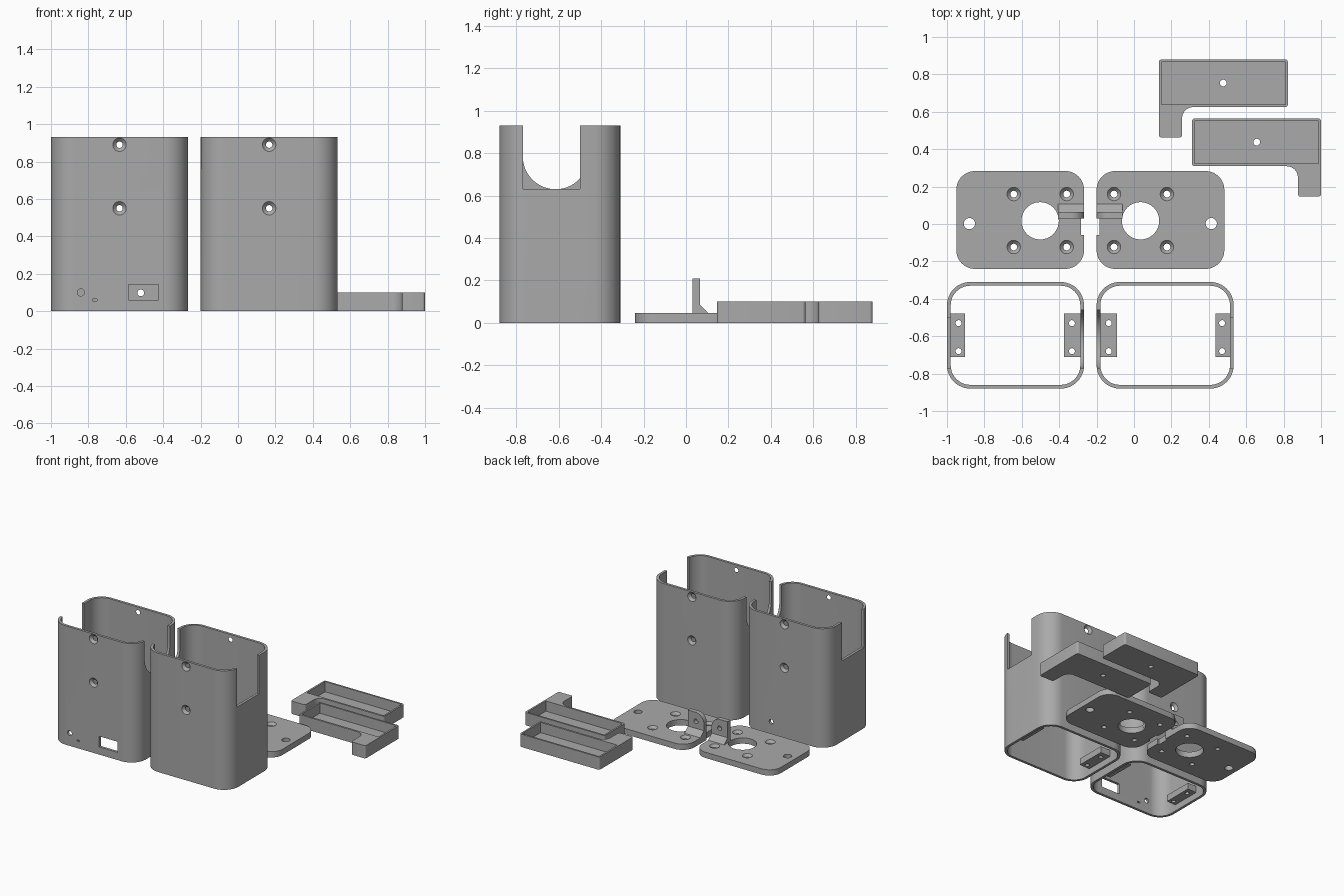
import bpy, bmesh, math
from mathutils import Matrix

if "Cube" in bpy.data.objects:
    bpy.data.objects.remove(bpy.data.objects["Cube"])

grey = bpy.data.materials.new("grey plastic")
grey.diffuse_color = (0.4, 0.4, 0.4, 1)
grey.use_nodes = True
grey.node_tree.nodes["Principled BSDF"].inputs["Base Color"].default_value = grey.diffuse_color
MID = -0.2335  # mirror line between the two housings


def link(name, bm):
    bmesh.ops.recalc_face_normals(bm, faces=bm.faces)
    me = bpy.data.meshes.new(name)
    bm.to_mesh(me)
    bm.free()
    me.materials.append(grey)
    ob = bpy.data.objects.new(name, me)
    bpy.context.collection.objects.link(ob)
    return ob


def prism(name, pts, z0, z1, m=None):
    """Extrude a 2D outline from z0 to z1, then move it by matrix m."""
    bm = bmesh.new()
    f = bm.faces.new([bm.verts.new((x, y, z0)) for x, y in pts])
    r = bmesh.ops.extrude_face_region(bm, geom=[f])
    vs = [v for v in r["geom"] if isinstance(v, bmesh.types.BMVert)]
    bmesh.ops.translate(bm, verts=vs, vec=(0, 0, z1 - z0))
    if m:
        bm.transform(m)
    return link(name, bm)


def arc(cx, cy, r, a0, a1, n=10):
    return [(cx + r * math.cos(math.radians(a0 + (a1 - a0) * i / n)),
             cy + r * math.sin(math.radians(a0 + (a1 - a0) * i / n))) for i in range(n + 1)]


def rounded(x0, x1, y0, y1, r, n=12):
    return (arc(x1 - r, y1 - r, r, 0, 90, n) + arc(x0 + r, y1 - r, r, 90, 180, n)
            + arc(x0 + r, y0 + r, r, 180, 270, n) + arc(x1 - r, y0 + r, r, 270, 360, n))


def box(name, x0, x1, y0, y1, z0, z1):
    return prism(name, [(x0, y0), (x1, y0), (x1, y1), (x0, y1)], z0, z1)


def cone(p, r1, r2, h, axis="Z"):
    """Round cutter centred on p; r2 is the radius at the + end of the axis."""
    bm = bmesh.new()
    bmesh.ops.create_cone(bm, cap_ends=True, segments=32, radius1=r1, radius2=r2, depth=h)
    rot = {"Z": Matrix(), "X": Matrix.Rotation(math.pi / 2, 4, "Y"),
           "Y": Matrix.Rotation(-math.pi / 2, 4, "X")}[axis]
    bm.transform(Matrix.Translation(p) @ rot)
    return link("cutter", bm)


def boolean(ob, others, op="DIFFERENCE"):
    bpy.context.view_layer.objects.active = ob
    for c in others:
        md = ob.modifiers.new("b", "BOOLEAN")
        md.operation, md.solver, md.object = op, "EXACT", c
        bpy.ops.object.modifier_apply(modifier=md.name)
        bpy.data.objects.remove(c)


def mirrored(ob, name, mid, dy=0):
    bm = bmesh.new()
    bm.from_mesh(ob.data)
    bm.transform(Matrix.Translation((2 * mid, dy, 0)) @ Matrix.Scale(-1, 4, (1, 0, 0)))
    bmesh.ops.reverse_faces(bm, faces=bm.faces)
    me = ob.data.copy()
    bm.to_mesh(me)
    bm.free()
    new = bpy.data.objects.new(name, me)
    bpy.context.collection.objects.link(new)
    return new


# Housing: rounded open tube with screw tabs near the bottom
housing = prism("left_housing", rounded(-1, -0.267, -0.88, -0.31, 0.125), 0, 0.93)
boolean(housing, [prism("c", rounded(-0.98, -0.287, -0.86, -0.33, 0.105), -0.1, 1.1)])
boolean(housing, [box("tab", -0.99, -0.903, -0.71, -0.478, 0.05, 0.1),
                  box("tab", -0.375, -0.277, -0.71, -0.478, 0.05, 0.1)], "UNION")
boolean(housing, [cone((x, y, 0.075), 0.016, 0.016, 0.2)
                  for x in (-0.938, -0.332) for y in (-0.53, -0.68)])
# Square notch on the outer side, round notch on the inner side
boolean(housing, [box("c", -1.1, -0.9, -0.77, -0.5, 0.63, 1.1)])
notch = [(-0.46, 1.1), (-0.77, 1.1)] + arc(-0.615, 0.785, 0.155, 180, 360, 32)
yz_to_x = Matrix(((0, 0, 1, 0), (1, 0, 0, 0), (0, 1, 0, 0), (0, 0, 0, 1)))
boolean(housing, [prism("c", notch, -0.38, -0.2, yz_to_x)])
# Countersunk screw holes front and back
for z in (0.89, 0.55):
    boolean(housing, [cone((-0.6335, -0.595, z), 0.017, 0.017, 0.8, "Y"),
                      cone((-0.6335, -0.871, z), 0.038, 0.016, 0.022, "Y"),
                      cone((-0.6335, -0.319, z), 0.016, 0.038, 0.022, "Y")])
housing_2 = mirrored(housing, "right_housing", MID)
# Connector window, button hole, indicator slot and rear cable hole
boolean(housing, [box("c", -0.585, -0.425, -0.95, -0.8, 0.06, 0.143),
                  cone((-0.84, -0.87, 0.1), 0.019, 0.019, 0.1, "Y"),
                  box("c", -0.777, -0.753, -0.95, -0.8, 0.054, 0.064),
                  cone((-0.52, -0.32, 0.098), 0.018, 0.018, 0.1, "Y")])

# Base plate with an upright lug
plate = prism("left_base_plate", rounded(-0.95, -0.267, -0.24, 0.283, 0.1), 0, 0.045)
boolean(plate, [cone((-0.502, 0.017, 0), 0.1, 0.1, 0.3),
                cone((-0.88, 0.002, 0), 0.03, 0.03, 0.3),
                box("c", -0.283, -0.2, -0.06, 0.03, -0.1, 0.2)])
for x in (-0.643, -0.36):
    for y in (0.16, -0.123):
        boolean(plate, [cone((x, y, 0), 0.018, 0.018, 0.3),
                        cone((x, y, 0.036), 0.018, 0.037, 0.02)])
xz_to_y = Matrix(((1, 0, 0, 0), (0, 0, 1, 0), (0, 1, 0, 0), (0, 0, 0, 1)))
lug = [(-0.405, 0.02), (-0.267, 0.02)] + arc(-0.337, 0.14, 0.07, 0, 90) + [(-0.405, 0.21)]
gusset = [(0.05, 0.02), (0.107, 0.02), (0.107, 0.045), (0.065, 0.085), (0.05, 0.085)]
boolean(plate, [prism("lug", lug, 0.03, 0.065, xz_to_y),
                prism("gusset", gusset, -0.405, -0.267, yz_to_x)], "UNION")
boolean(plate, [cone((-0.336, 0.05, 0.14), 0.018, 0.018, 0.1, "Y")])
plate_2 = mirrored(plate, "right_base_plate", MID)

# Shallow tray with a solid leg joined by an inside fillet
r = 0.015
outline = (arc(0.823 - r, 0.88 - r, r, 0, 90, 4) + arc(0.133 + r, 0.88 - r, r, 90, 180, 4)
           + arc(0.133 + r, 0.462 + r, r, 180, 270, 4) + arc(0.257 - r, 0.462 + r, r, 270, 360, 4)
           + arc(0.317, 0.565, 0.06, 180, 90) + arc(0.823 - r, 0.625 + r, r, 270, 360, 4))
tray = prism("back_tray", outline, 0, 0.1)
boolean(tray, [box("c", 0.147, 0.81, 0.64, 0.866, 0.02, 0.2),
               cone((0.477, 0.754, 0), 0.018, 0.018, 0.2)])
tray_2 = mirrored(tray, "front_tray", 0.5665, -0.316)

# Smooth the rounded sides, keep the edges sharp
for ob in (housing, housing_2, plate, plate_2, tray, tray_2):
    bpy.ops.object.select_all(action="DESELECT")
    ob.select_set(True)
    bpy.context.view_layer.objects.active = ob
    bpy.ops.object.shade_smooth_by_angle(angle=math.radians(30))
